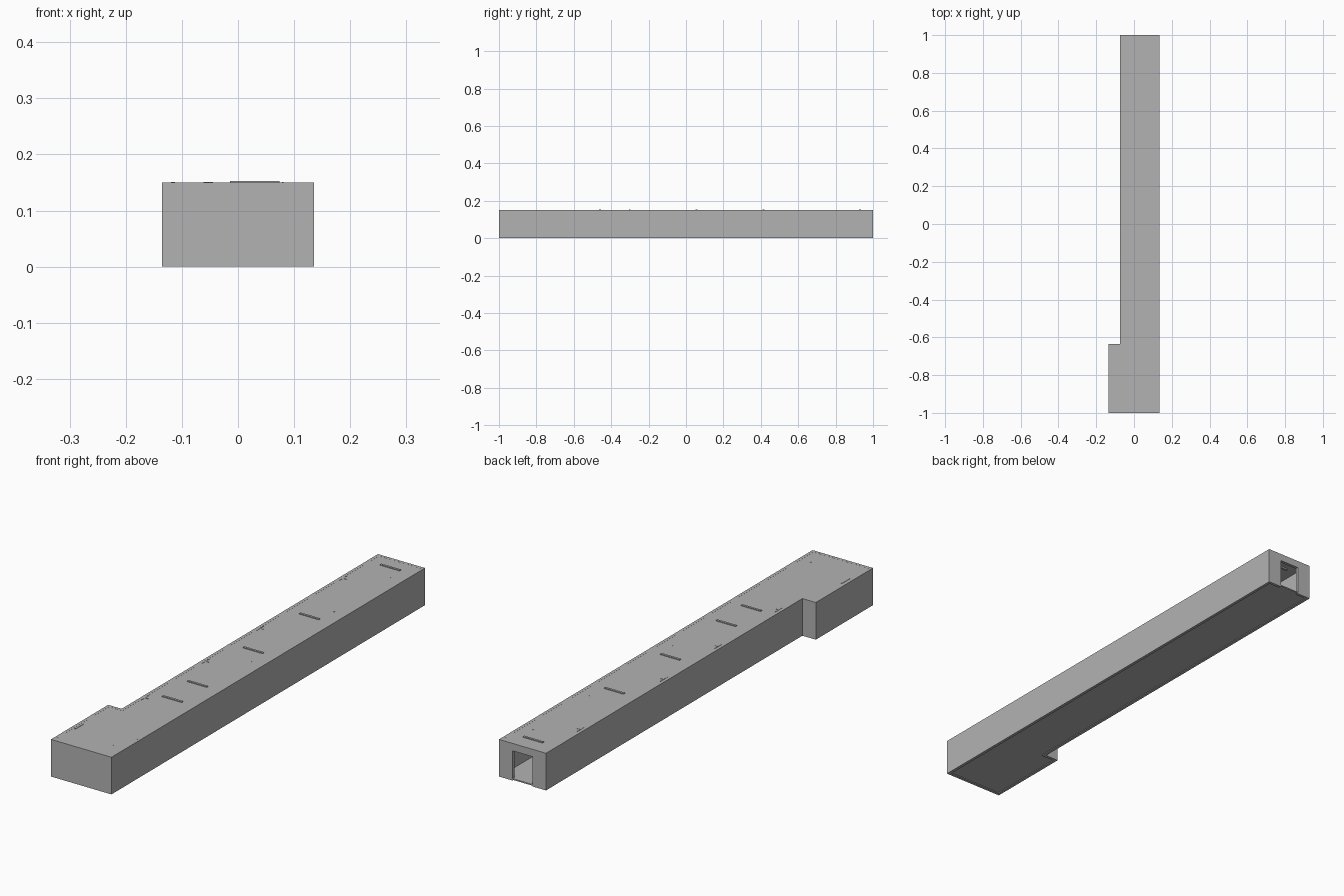
import bpy
import bmesh

cube = bpy.data.objects.get("Cube")
if cube:
    bpy.data.objects.remove(cube, do_unlink=True)

GREY = (0.45, 0.45, 0.45, 1.0)
mat = bpy.data.materials.new("concrete_grey")
mat.use_nodes = True
mat.diffuse_color = GREY
mat.node_tree.nodes["Principled BSDF"].inputs["Base Color"].default_value = GREY

HEIGHT = 0.15
WALL = 0.012
LEFT, RIGHT, ANNEX, STEP = 0.135, -0.075, -0.135, -0.635
DOOR_X, DOOR_W, DOOR_H = 0.03, 0.088, 0.12


def finish(name, bm):
    mesh = bpy.data.meshes.new(name)
    bm.to_mesh(mesh)
    bm.free()
    mesh.materials.append(mat)
    obj = bpy.data.objects.new(name, mesh)
    bpy.context.collection.objects.link(obj)
    return obj


def footprint(t):
    """L-shaped plan, moved inward by t."""
    return [(ANNEX + t, -1 + t), (LEFT - t, -1 + t), (LEFT - t, 1 - t),
            (RIGHT + t, 1 - t), (RIGHT + t, STEP - t), (ANNEX + t, STEP - t)]


def slab(name, z0, z1):
    bm = bmesh.new()
    face = bm.faces.new([bm.verts.new((x, y, z0)) for x, y in footprint(WALL)])
    top = bmesh.ops.extrude_face_region(bm, geom=[face])["geom"]
    verts = [v for v in top if isinstance(v, bmesh.types.BMVert)]
    bmesh.ops.translate(bm, vec=(0, 0, z1 - z0), verts=verts)
    bmesh.ops.recalc_face_normals(bm, faces=bm.faces[:])
    return finish(name, bm)


def box(name, x, y, z):
    """Box from three (low, high) ranges."""
    bm = bmesh.new()
    bmesh.ops.create_cube(bm, size=1)
    for v in bm.verts:
        v.co = [r[0] if c < 0 else r[1] for c, r in zip(v.co, (x, y, z))]
    return finish(name, bm)


def span(centre, width):
    return (centre - width / 2, centre + width / 2)


# Outer walls: one closed strip thickened inward
bm = bmesh.new()
low, high = [[bm.verts.new((x, y, z)) for x, y in footprint(0)] for z in (0, HEIGHT)]
for i in range(len(low)):
    j = (i + 1) % len(low)
    bm.faces.new((low[i], low[j], high[j], high[i]))
walls = finish("outer_walls", bm)
solid = walls.modifiers.new("thickness", "SOLIDIFY")
solid.thickness = WALL
solid.offset = -1
solid.use_even_offset = True

# Doorway in the back end
cutter = box("doorway_cutter", span(DOOR_X, DOOR_W), (0.95, 1.05), (-0.05, DOOR_H))
cutter.hide_render = True
cutter.hide_viewport = True
cutter.display_type = "WIRE"
cut = walls.modifiers.new("doorway", "BOOLEAN")
cut.operation = "DIFFERENCE"
cut.solver = "EXACT"
cut.object = cutter

# Floor, threshold and roof
slab("floor", 0.003, 0.008)
box("threshold", span(DOOR_X, DOOR_W), (1 - WALL, 1), (0.003, 0.008))
slab("roof", 0.144, 0.1497)

# Partitions with doorways
door = span(DOOR_X, DOOR_W)
for n, y in enumerate((0.744, 0.22, -0.144, -0.655), 1):
    depth = span(y, WALL)
    box(f"partition_{n}_right", (RIGHT + WALL, door[0]), depth, (0.008, 0.144))
    box(f"partition_{n}_left", (door[1], LEFT - WALL), depth, (0.008, 0.144))
    box(f"partition_{n}_lintel", door, depth, (DOOR_H, 0.144))

# Ceiling lamps that pass through the roof
for n, y in enumerate((0.93, 0.414, 0.056, -0.30, -0.46), 1):
    box(f"lamp_{n}", span(DOOR_X, DOOR_W), span(y, 0.009), (0.138, 0.153))

# Small bracket plates beside the right wall
for n, y in enumerate((0.757, 0.228, -0.12, -0.507), 1):
    box(f"bracket_{n}", span(-0.052, 0.014), span(y, 0.006), (0.14, 0.1508))
    box(f"bracket_rail_{n}", span(-0.06, 0.003), span(y, 0.045), (0.14, 0.1508))
box("annex_bracket", span(-0.116, 0.007), span(-0.85, 0.05), (0.14, 0.1508))

# Small roof studs
for n, y in enumerate((0.86, 0.50, -0.03, -0.21, -0.91), 1):
    box(f"roof_stud_{n}", span(0.08, 0.003), span(y, 0.003), (0.14, 0.1505))
